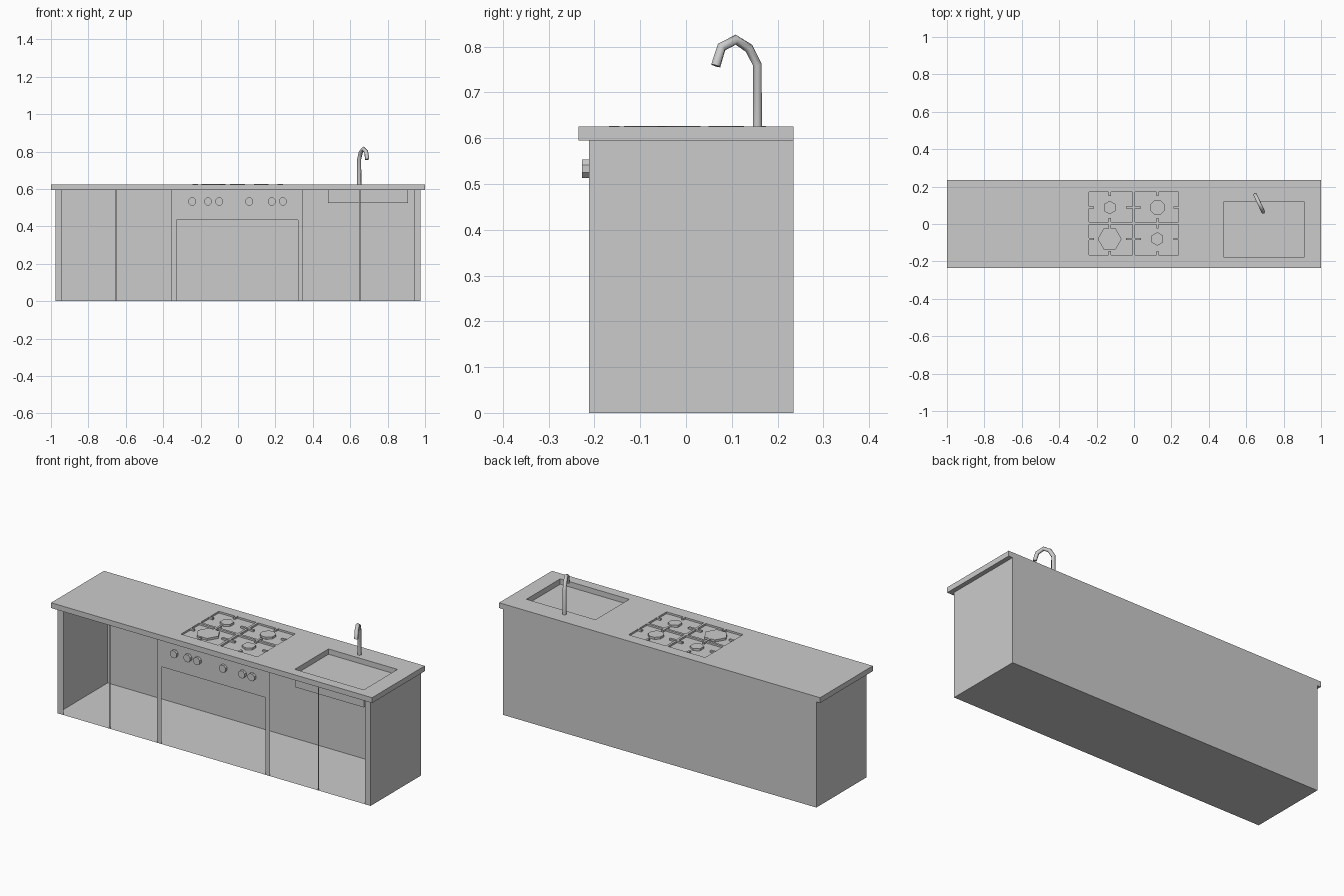
import bpy, bmesh, math
from mathutils import Matrix, Vector

if "Cube" in bpy.data.objects:
    bpy.data.objects.remove(bpy.data.objects["Cube"])


def finish(bm, name):
    mesh = bpy.data.meshes.new(name)
    bm.to_mesh(mesh)
    bm.free()
    ob = bpy.data.objects.new(name, mesh)
    bpy.context.collection.objects.link(ob)
    return ob


def add_box(bm, x, y, z, open_side=None):
    """Box from (min, max) ranges; open_side is the outward normal of a removed face."""
    m = Matrix.Translation(((x[0] + x[1]) / 2, (y[0] + y[1]) / 2, (z[0] + z[1]) / 2))
    m = m @ Matrix.Diagonal((x[1] - x[0], y[1] - y[0], z[1] - z[0], 1))
    verts = bmesh.ops.create_cube(bm, size=1, matrix=m)["verts"]
    if open_side:
        bm.normal_update()
        faces = {f for v in verts for f in v.link_faces}
        gone = [f for f in faces if f.normal.dot(Vector(open_side)) > 0.9]
        bmesh.ops.delete(bm, geom=gone, context="FACES_ONLY")


def box(name, *ranges, open_side=None):
    bm = bmesh.new()
    add_box(bm, *ranges, open_side=open_side)
    return finish(bm, name)


def prism(name, centre, r, depth, sides, rot):
    bm = bmesh.new()
    bmesh.ops.create_cone(bm, cap_ends=True, segments=sides, radius1=r, radius2=r,
                          depth=depth, matrix=Matrix.Translation(centre) @ rot)
    return finish(bm, name)


TOP, UNDER, FRONT, BACK = 0.625, 0.595, -0.212, 0.235
SINK_X, SINK_Y = (0.48, 0.91), (-0.18, 0.12)

# Hollow cabinet shell, open at the front
box("cabinet_shell", (-0.977, 0.975), (FRONT, BACK), (0, UNDER), open_side=(0, -1, 0))

# Flat front frame: posts, thin door dividers and oven control panel
bm = bmesh.new()
for x0, x1, z0, z1 in [(-0.977, -0.94, 0, UNDER), (-0.654, -0.647, 0, UNDER),
                       (-0.357, -0.328, 0, UNDER), (-0.328, 0.321, 0.435, UNDER),
                       (0.321, 0.348, 0, UNDER), (0.647, 0.654, 0, UNDER),
                       (0.94, 0.975, 0, UNDER)]:
    bm.faces.new([bm.verts.new((x, FRONT, z))
                  for x, z in ((x0, z0), (x1, z0), (x1, z1), (x0, z1))])
finish(bm, "front_frame")

# Countertop with sink opening and four shallow hob wells
counter = box("countertop", (-1, 1), (-0.235, BACK), (UNDER, TOP))
bm = bmesh.new()
add_box(bm, SINK_X, SINK_Y, (UNDER - 0.05, TOP + 0.05))
for wx in ((-0.24, -0.008), (0.005, 0.237)):
    for wy in ((-0.165, -0.003), (0.01, 0.172)):
        add_box(bm, wx, wy, (TOP - 0.01, TOP + 0.05))
cutter = finish(bm, "countertop_cutter")
cutter.hide_render = True
cutter.hide_viewport = True
cut = counter.modifiers.new("openings", "BOOLEAN")
cut.operation = "DIFFERENCE"
cut.solver = "EXACT"
cut.object = cutter

# Sink basin
box("sink_basin", SINK_X, SINK_Y, (0.525, UNDER), open_side=(0, 0, 1))

# Burners
for i, (x, y, r, n, a) in enumerate([(-0.13, 0.088, 0.036, 6, 0), (0.125, 0.088, 0.042, 8, 22.5),
                                     (-0.13, -0.08, 0.064, 6, 30), (0.125, -0.08, 0.036, 6, 0)]):
    prism(f"burner_{i + 1}", (x, y, TOP - 0.004), r, 0.012, n,
          Matrix.Rotation(math.radians(a), 4, "Z"))

# Pan support bars across the hob centre and short stubs at its edges
bm = bmesh.new()
W, Z = 0.006, (TOP - 0.008, TOP + 0.002)
for y in (0.088, -0.08):
    for span in ((-0.243, -0.215), (-0.042, 0.038), (0.212, 0.24)):
        add_box(bm, span, (y - W, y + W), Z)
for x in (-0.13, 0.125):
    for span in ((-0.168, -0.145), (-0.025, 0.032), (0.15, 0.175)):
        add_box(bm, (x - W, x + W), span, Z)
finish(bm, "pan_supports")

# Control knobs
for i, x in enumerate((-0.245, -0.16, -0.10, 0.06, 0.18, 0.24)):
    prism(f"knob_{i + 1}", (x, FRONT - 0.0075, 0.533), 0.022, 0.015, 8,
          Matrix.Rotation(math.pi / 2, 4, "X") @ Matrix.Rotation(math.pi / 8, 4, "Z"))

# Curved tap turned towards the sink
curve = bpy.data.curves.new("tap", "CURVE")
curve.dimensions = "3D"
curve.bevel_depth = 0.011
curve.bevel_resolution = 1
curve.use_fill_caps = True
path = [(0, 0.62), (0, 0.76), (0.2, 0.796), (0.52, 0.815), (0.86, 0.799), (1, 0.758)]
spline = curve.splines.new("POLY")
spline.points.add(len(path) - 1)
for p, (t, z) in zip(spline.points, path):
    p.co = (0.648 + 0.043 * t, 0.156 - 0.091 * t, z, 1)
tap = bpy.data.objects.new("tap", curve)
bpy.context.collection.objects.link(tap)
bpy.context.view_layer.objects.active = tap
tap.select_set(True)
bpy.ops.object.convert(target="MESH")
